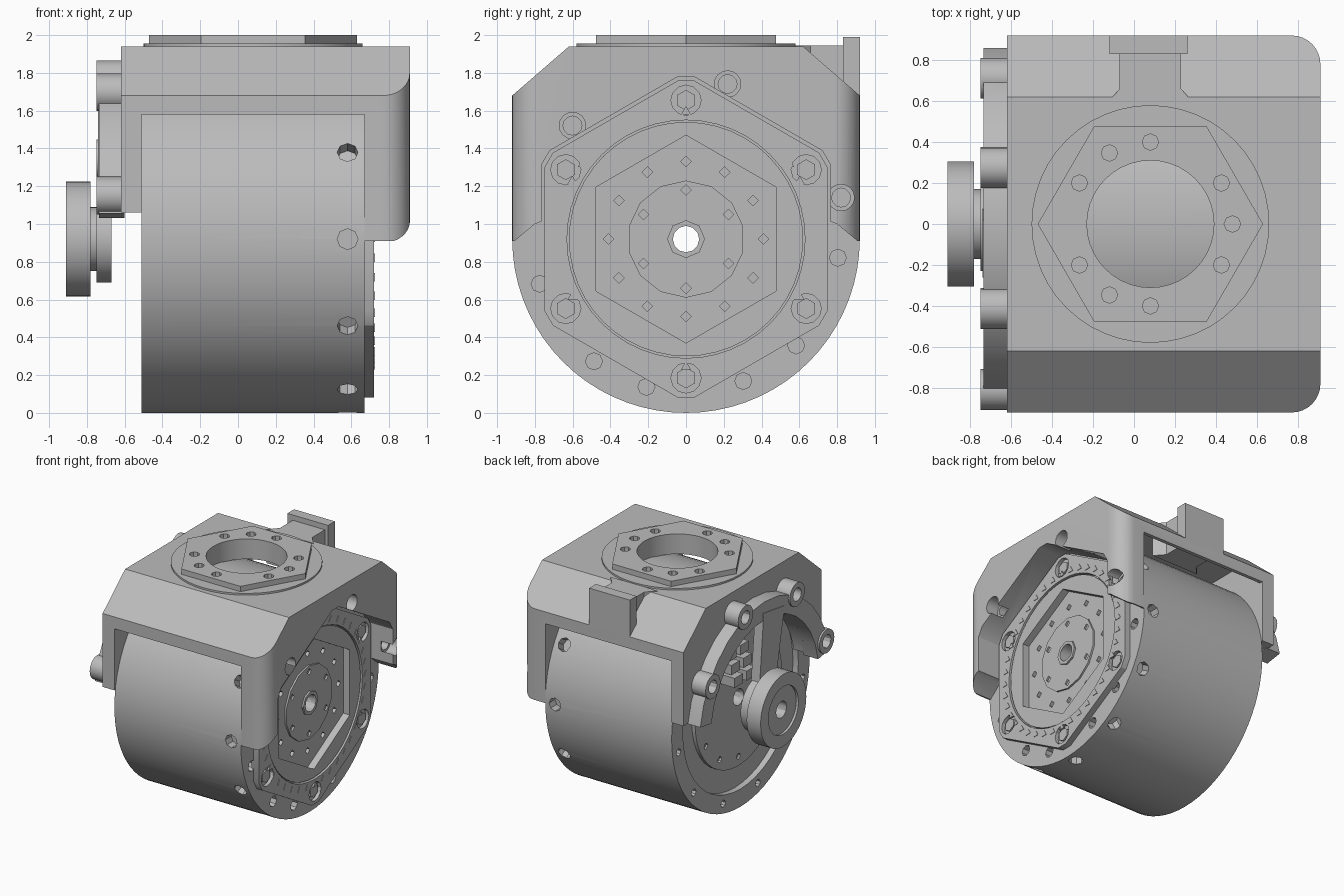
import bpy, bmesh
from math import cos, sin, radians, pi
from mathutils import Matrix

cube = bpy.data.objects.get("Cube")
if cube:
    bpy.data.objects.remove(cube)

grey = bpy.data.materials.new("light_grey")
grey.use_nodes = True
colour = (0.5, 0.5, 0.5, 1)
grey.diffuse_color = colour
grey.node_tree.nodes["Principled BSDF"].inputs["Base Color"].default_value = colour

MID = 0.92      # height of the drum axis
# Profile (y, z) swept along x, or (x, y) swept along z
ALONG_X = Matrix(((0, 0, 1, 0), (1, 0, 0, 0), (0, 1, 0, 0), (0, 0, 0, 1)))
ALONG_Z = Matrix.Identity(4)


def ngon(radius, sides, centre=(0, MID), start=90):
    return [(centre[0] + radius * cos(radians(start) + 2 * pi * i / sides),
             centre[1] + radius * sin(radians(start) + 2 * pi * i / sides)) for i in range(sides)]


def arc(radius, a, b, steps, centre=(0, MID)):
    angles = [radians(a + (b - a) * i / steps) for i in range(steps + 1)]
    return [(centre[0] + radius * cos(t), centre[1] + radius * sin(t)) for t in angles]


def polar(radius, angle, centre=(0, MID)):
    return arc(radius, angle, angle, 1, centre)[0]


def box(u0, u1, v0, v1):
    return [(u0, v0), (u1, v0), (u1, v1), (u0, v1)]


def build(name, prisms):
    """Object made of prisms: (profile, low, high, frame)."""
    bm = bmesh.new()
    for profile, low, high, frame in prisms:
        face = bm.faces.new([bm.verts.new(frame @ Matrix.Translation((u, v, low)).translation)
                             for u, v in profile])
        new = bmesh.ops.extrude_face_region(bm, geom=[face])["geom"]
        shift = frame.to_3x3() @ Matrix.Translation((0, 0, high - low)).translation
        bmesh.ops.translate(bm, vec=shift, verts=[g for g in new if isinstance(g, bmesh.types.BMVert)])
    bmesh.ops.recalc_face_normals(bm, faces=bm.faces)
    mesh = bpy.data.meshes.new(name)
    bm.to_mesh(mesh)
    bm.free()
    mesh.materials.append(grey)
    ob = bpy.data.objects.new(name, mesh)
    bpy.context.collection.objects.link(ob)
    return ob


def cut(ob, *groups):
    for prisms in groups:
        tool = build("cutter", prisms)
        tool.hide_render = True
        mod = ob.modifiers.new("cut", "BOOLEAN")
        mod.operation, mod.solver, mod.object = "DIFFERENCE", "EXACT", tool
        mod.use_self = True
        bpy.context.view_layer.update()
        mesh = bpy.data.meshes.new_from_object(ob.evaluated_get(bpy.context.evaluated_depsgraph_get()))
        ob.modifiers.clear()
        ob.data = mesh
        bpy.data.objects.remove(tool)
    return ob


def holes(points, radius, low, high, frame=ALONG_X, sides=8):
    return [(ngon(radius, sides, p), low, high, frame) for p in points]


def x_prism(profile, low, high):
    return [(profile, low, high, ALONG_X)]


bore = x_prism(ngon(0.07, 12), -1.2, 1.2)

# Drum with recessed end faces and screw holes around the rim
drum = build("drum", x_prism(ngon(0.92, 72), -0.51, 0.67))
radial = [(ngon(0.055, 8, (0.58, 0)), 0.84, 1.1,
           Matrix.Translation((0, 0, MID)) @ Matrix.Rotation(radians(30 * i), 4, "X")) for i in range(12)]
face_holes = [polar(0.81, a) for a in (-7, -44, -68, -105, -127, -163)]
cut(drum, x_prism(ngon(0.77, 48), -0.7, -0.46), x_prism(ngon(0.6, 48), 0.62, 1), bore,
    radial, holes(face_holes, 0.045, 0.6, 0.8),
    holes([polar(0.84, a) for a in range(-170, 0, 32)], 0.03, -0.6, -0.46))

# Stepped disc seen inside the left end of the drum
cut(build("inner_disc", x_prism(ngon(0.58, 40), -0.49, -0.44)),
    bore, holes([polar(0.5, a) for a in range(0, 360, 30)], 0.025, -0.6, -0.47))

# Hexagonal flange with corner bolts and a ring of small studs
rounded_hex = [polar(0.84, 30 + 60 * k + d) for k in range(6) for d in (-3, 3)]
corners = [polar(0.735, 30 + 60 * k) for k in range(6)]
cut(build("hex_flange", x_prism(rounded_hex, 0.65, 0.72)), x_prism(ngon(0.63, 48), 0.5, 1),
    holes(corners, 0.08, 0.69, 1, sides=12))
build("flange_bolts", holes(corners, 0.055, 0.66, 0.71, sides=6))
build("flange_studs", holes([polar(0.675, a) for a in range(0, 360, 9)], 0.03, 0.71, 0.724, sides=3))

# Output plate with a hexagonal recess
plate = build("output_plate", x_prism(ngon(0.62, 48), 0.6, 0.71))
cut(plate, x_prism(ngon(0.55, 6), 0.65, 1), bore,
    holes([polar(0.41, a) for a in range(0, 360, 30)], 0.028, 0.62, 1, sides=4))
cut(build("output_hub", x_prism(ngon(0.31, 14), 0.62, 0.665)), bore,
    holes([polar(0.26, a) for a in range(30, 390, 60)], 0.028, 0.63, 1, sides=4))
cut(build("output_collar", x_prism(ngon(0.1, 8), 0.63, 0.68)), bore)

# Housing that straddles the drum, rounded on its right corners
right, side, r = 0.91, 0.92, 0.14
plan = ([(-0.62, -side)] + arc(r, -90, 0, 8, (right - r, r - side))
        + arc(r, 0, 90, 8, (right - r, side - r)) + [(-0.62, side)])
housing = build("housing", [(plan, 0.91, 1.94, ALONG_Z)])
for s in (-1, 1):
    cut(housing, x_prism([(s * 0.62, 1.94), (s * 0.92, 1.68), (s * 1.2, 1.68), (s * 1.2, 2.2), (s * 0.62, 2.2)], -1, 1.2),
        x_prism([(s * 0.92, 0.9), (s * 0.8, 1), (s * 0.7, 1.04), (s * 0.7, 0.8), (s * 0.92, 0.8)], 0.6, 1.2))
cavity = [(-1, 0.5), (1, 0.5), (1, 1.58), (0.89, 1.58), (0.6, 1.83), (-0.6, 1.83), (-0.89, 1.58), (-1, 1.58)]
cut(housing, x_prism(cavity, -0.51, 0.67),
    x_prism(box(-1.1, 1.1, 0.5, 1.06), -1, -0.4), x_prism(ngon(0.72, 48), -1, -0.4),
    x_prism([polar(0.86, 30 + 60 * k + d) for k in range(6) for d in (-3, 3)], 0.6, 1.2))
lugs = [polar(0.85, a) for a in (15, 75, 135)]
cut(housing, holes(lugs, 0.07, 0.8, 1.2, sides=16), holes(lugs, 0.05, 0.6, 1.2, sides=12),
    [(ngon(0.31, 40, (0.08, 0)), 1.5, 2.2, ALONG_Z)])

# Top mounting flange
mount = (0.08, 0)
top = build("top_flange", [(ngon(0.55, 6, mount, 0), 1.95, 2, ALONG_Z)])
base = build("top_flange_base", [(ngon(0.58, 48, mount), 1.9, 1.955, ALONG_Z)])
ring = [polar(0.4, a, mount) for a in (0, 30, 90, 120, 150, 210, 240, 270, 330)]
for part in (top, base):
    cut(part, [(ngon(0.31, 40, mount), 1.5, 2.2, ALONG_Z)], holes(ring, 0.04, 1.92, 2.2, ALONG_Z))

# Back tab and the bridge under it
build("back_tab", [(box(-0.12, 0.26, 0.83, 0.92), 1.66, 1.99, ALONG_Z)])
build("tab_bridge", [([(-0.14, 0.58), (0.3, 0.58), (0.23, 0.66), (0.23, 0.84), (-0.07, 0.84), (-0.07, 0.66)],
                      1.66, 1.945, ALONG_Z)])

# Left arch with bolt bosses and a spoke to the dial
boss_points = [polar(0.83, 31), polar(0.89, 72), polar(0.88, 118), polar(0.84, 164)]
cut(build("arch_frame", x_prism(arc(0.87, 9, 171, 14) + arc(0.72, 171, 9, 14), -0.735, -0.6)),
    holes(boss_points, 0.06, -1, -0.66, sides=12))
cut(build("arch_bosses", holes(boss_points, 0.1, -0.75, -0.6, sides=16)),
    holes(boss_points, 0.055, -1, -0.66, sides=12))
build("spoke", x_prism([(-0.14, MID + 0.15), (0.08, MID + 0.15), (0.02, MID + 0.78), (-0.26, MID + 0.74)], -0.74, -0.66))
cut(build("dial_hub", x_prism(ngon(0.23, 32), -0.75, -0.67)), bore)
cut(build("dial_neck", x_prism(ngon(0.17, 32), -0.79, -0.74)), bore)
cut(build("dial", x_prism(ngon(0.305, 40), -0.91, -0.78)), x_prism(ngon(0.2, 32), -1, -0.89), bore)

# Small connector blocks behind the arch
build("connectors", [(box(y, y + 0.11, z, z + 0.08), -0.57 - 0.03 * k, -0.4, ALONG_X)
                     for y in (-0.02, 0.14) for k, z in enumerate((1.33, 1.23, 1.13))])

# Smooth the round surfaces, keep the edges crisp
bpy.ops.object.select_all(action="DESELECT")
for ob in bpy.context.collection.objects:
    if ob.type == "MESH":
        ob.select_set(True)
        bpy.context.view_layer.objects.active = ob
bpy.ops.object.shade_smooth_by_angle(angle=radians(30))
